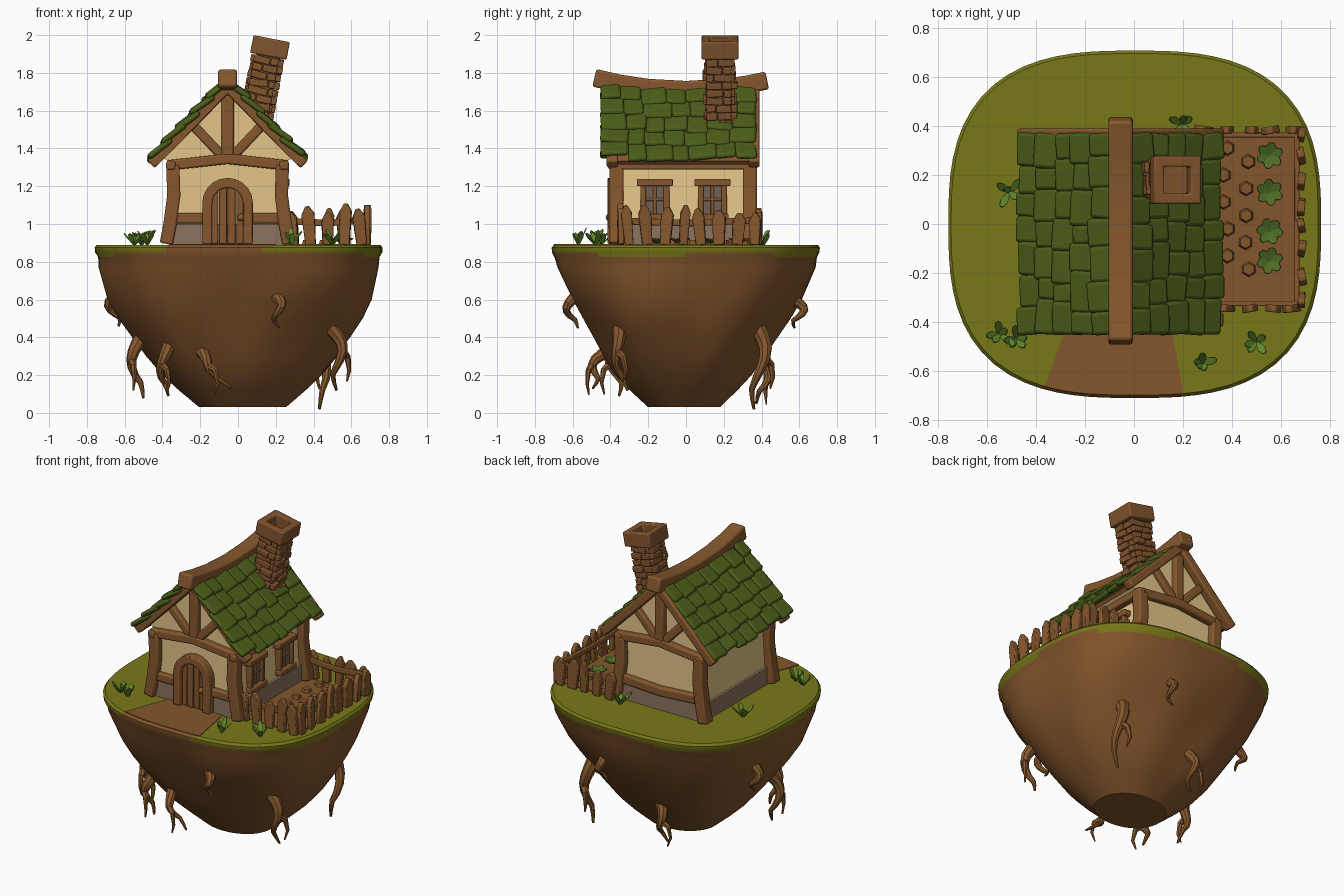
import bpy, bmesh, math, random
from math import sin, cos, pi, radians
from mathutils import Matrix, Vector

random.seed(4)
if "Cube" in bpy.data.objects:
    bpy.data.objects.remove(bpy.data.objects["Cube"])


def material(name, rgb):
    m = bpy.data.materials.new(name)
    m.use_nodes = True
    m.diffuse_color = (*rgb, 1)
    m.node_tree.nodes["Principled BSDF"].inputs["Base Color"].default_value = (*rgb, 1)
    return m


SOIL = material("soil", (.23, .092, .025))
WOOD = material("wood", (.24, .097, .026))
BRICK = material("brick", (.225, .09, .027))
GRASS = material("grass", (.19, .19, .010))
TILE = material("mossy_tile", (.072, .115, .010))
PLASTER = material("plaster", (.78, .56, .25))
STONE = material("foundation_stone", (.27, .175, .115))
LEAF = material("cabbage_leaf", (.075, .15, .018))
BLADE = material("grass_blade", (.13, .26, .027))
PANE = material("window_pane", (.16, .12, .095))
made = []


def finish(name, bm, *mats, bevel=0):
    bmesh.ops.recalc_face_normals(bm, faces=bm.faces)
    me = bpy.data.meshes.new(name)
    bm.to_mesh(me)
    bm.free()
    for m in mats:
        me.materials.append(m)
    ob = bpy.data.objects.new(name, me)
    bpy.context.collection.objects.link(ob)
    if bevel:
        mod = ob.modifiers.new("Bevel", 'BEVEL')
        mod.width, mod.segments, mod.limit_method = bevel, 2, 'ANGLE'
    made.append(ob)


def box(bm, loc, size, rot=Matrix()):
    m = Matrix.Translation(loc) @ rot @ Matrix.Diagonal((*size, 1))
    bmesh.ops.create_cube(bm, size=1, matrix=m)


def bridge(bm, a, b):
    n = len(a)
    for i in range(n):
        bm.faces.new((a[i], a[(i + 1) % n], b[(i + 1) % n], b[i]))


def prism(bm, pts, depth, m=Matrix()):
    """Outline in local XZ, extruded along local Y."""
    rings = [[bm.verts.new(m @ Vector((x, y, z))) for x, z in pts] for y in (-depth / 2, depth / 2)]
    bridge(bm, *rings)
    for r in rings:
        bm.faces.new(r)


def sweep(bm, pts, w, d, ref=(0, 1, 0), n=4, taper=0):
    """Loft a section along a path; w is the width along ref, d across it."""
    pts = [Vector(p) for p in pts]
    f, rings = (math.sqrt(2) if n == 4 else 1) / 2, []
    for i, p in enumerate(pts):
        t = (pts[min(i + 1, len(pts) - 1)] - pts[max(i - 1, 0)]).normalized()
        u = Vector(ref)
        u = (u - t * u.dot(t)).normalized()
        v = t.cross(u)
        s = f * (1 - taper * i / (len(pts) - 1))
        rings.append([bm.verts.new(p + s * (u * w * cos(a) + v * d * sin(a)))
                      for a in [2 * pi * (k + .5) / n for k in range(n)]])
    for a, b in zip(rings, rings[1:]):
        bridge(bm, a, b)
    bm.faces.new(rings[0])
    bm.faces.new(rings[-1])


# Floating island
PROFILE = [(.03, .23, .19), (.12, .335, .285), (.2, .42, .36), (.3, .505, .425), (.4, .575, .485), (.5, .64, .545),
           (.6, .69, .60), (.77, .738, .682), (.825, .745, .695), (.85, .76, .708), (.875, .762, .71), (.89, .75, .698)]


def surface(a, z):
    for (z0, x0, y0), (z1, x1, y1) in zip(PROFILE, PROFILE[1:]):
        if z <= z1:
            break
    t = (z - z0) / (z1 - z0)
    sx, sy = x0 + (x1 - x0) * t, y0 + (y1 - y0) * t
    p = 2.1 + .7 * min(1, z / .7)
    r = (abs(cos(a) / sx) ** p + abs(sin(a) / sy) ** p) ** (-1 / p)
    if z < .82:
        r *= 1 + (.02 * sin(3 * a + 5 * z) + .018 * sin(7 * a - 4 * z)) * sin(pi * z / .85)
    return Vector((r * cos(a) + .025 * (1 - z), r * sin(a) - .01 * (1 - z), z))


bm = bmesh.new()
rings = [[bm.verts.new(surface(2 * pi * k / 72, z)) for k in range(72)] for z, _, _ in PROFILE]
for a, b in zip(rings, rings[1:]):
    bridge(bm, a, b)
bm.faces.new(rings[0])
bm.faces.new(rings[-1])
for f in bm.faces:
    c = f.calc_center_median()
    on_path = c.y < -.6 and -.36 < c.x < .16
    ragged_edge = .838 + .01 * sin(5 * math.atan2(c.y, c.x))
    f.material_index = int(c.z > ragged_edge and not on_path)
finish("island", bm, SOIL, GRASS)

# Path to the door and garden bed
flat = Matrix.Translation((0, 0, .891)) @ Matrix.Rotation(-pi / 2, 4, 'X')
bm = bmesh.new()
rim = [surface(radians(a), .89) for a in range(241, 287, 3)]
prism(bm, [(.14, -.35), (-.25, -.35)] + [(p.x, p.y) for p in rim], .006, flat)
box(bm, (.45, .02, .891), (.44, .68, .008))
finish("path_and_garden_bed", bm, SOIL)

# Hanging roots: angle, top height, length, sideways drift
ROOTS = [(-72, .62, .17, .01), (-36, .45, .33, .04), (44, .45, .43, -.04), (71, .6, .15, .02), (162, .63, .17, 0),
         (195, .4, .32, .03), (223, .36, .27, -.02), (242, .33, .2, .17), (105, .3, .25, .03)]
bm = bmesh.new()
for deg, z, length, drift in ROOTS:
    a = radians(deg)
    out, side, base = Vector((cos(a), sin(a), 0)), Vector((-sin(a), cos(a), 0)), surface(a, z)
    path = []
    for i in range(9):
        t = i / 8
        path.append(base + out * (.06 * sin(pi * min(1, t * 1.3)) - .03) + side * (drift * t + .02 * sin(7 * t))
                    - Vector((0, 0, length * t)))
    w = .05 + .09 * length
    sweep(bm, path, w, w, side, 8, .82)
    if length > .19:
        p = path[3]
        sweep(bm, [p, p + side * .045 - Vector((0, 0, .03)), p + side * .06 - Vector((0, 0, .1)),
                   p + side * .04 - Vector((0, 0, .16))], w * .6, w * .6, out, 6, .8)
finish("roots", bm, WOOD)

# House body
CX, FRONT, BACK = -.055, -.36, .33
bm = bmesh.new()
prism(bm, [(CX - .30, .89), (CX + .30, .89), (CX + .275, 1.31), (CX + .345, 1.35), (CX, 1.705),
           (CX - .345, 1.35), (CX - .275, 1.31)], BACK - FRONT, Matrix.Translation((0, (FRONT + BACK) / 2, 0)))
finish("walls", bm, PLASTER)
bm = bmesh.new()
box(bm, (CX, (FRONT + BACK) / 2, .945), (.62, BACK - FRONT + .02, .11))
finish("foundation", bm, STONE)

# Timber frame
bm = bmesh.new()
for y, o in ((FRONT, -1), (BACK, 1)):
    yy, ry = y + o * .008, y + o * .03
    for s in (-1, 1):
        sweep(bm, [(CX + s * x, yy, z) for x, z in ((.325, .895), (.305, 1.0), (.285, 1.15), (.29, 1.31))], .075, .07)
        sweep(bm, [(CX + s * .405, ry, 1.315), (CX + s * .2, ry, 1.52), (CX, ry, 1.725)], .06, .055)
        sweep(bm, [(CX + s * .02, yy, 1.35), (CX + s * .18, yy, 1.52)], .045, .05)
        if o < 0:
            sweep(bm, [(CX + s * .29, yy, 1.03), (CX + s * .11, yy, 1.03)], .045, .055)
    sweep(bm, [(CX - .32, yy, 1.31), (CX, yy, 1.345), (CX + .32, yy, 1.31)], .06, .055)
    sweep(bm, [(CX, yy, 1.34), (CX, yy, 1.68)], .055, .065)
sweep(bm, [(CX - .30, BACK + .008, 1.04), (CX, BACK + .008, 1.02), (CX + .30, BACK + .008, 1.035)], .05, .06)
for s in (-1, 1):
    sweep(bm, [(CX + s * .30, -.41, 1.31), (CX + s * .30, .375, 1.31)], .05, .045, (1, 0, 0))
finish("timber_frame", bm, WOOD, bevel=.01)


# Roof
def sag(y):
    return .055 * (y / .45) ** 2


bm = bmesh.new()
sweep(bm, [(CX, y, 1.71 + sag(y)) for y in (-.485, -.35, -.2, 0, .2, .33, .43)], .10, .095, (1, 0, 0))
finish("ridge_beam", bm, WOOD, bevel=.012)
slab, tiles = bmesh.new(), bmesh.new()
for turn in (0, pi):
    frame = Matrix.Translation((CX, 0, 1.712)) @ Matrix.Rotation(turn, 4, 'Z') @ Matrix.Rotation(radians(46), 4, 'Y')
    facing, flip = frame.to_3x3().to_4x4(), -1 if turn else 1
    box(slab, frame @ Vector((.275, -.03 * flip, 0)), (.53, .78, .025), facing)
    for row in range(5):
        cuts = [-.45 + .82 * k / 7 + (random.uniform(-.03, .03) if 0 < k < 7 else 0) for k in range(8)]
        for y0, y1 in zip(cuts, cuts[1:]):
            y = (y0 + y1) / 2
            tilt = (Matrix.Rotation(-random.uniform(.10, .22), 4, 'Y') @ Matrix.Rotation(random.uniform(-.1, .1), 4, 'X')
                    @ Matrix.Rotation(random.uniform(-.07, .07), 4, 'Z'))
            loc = frame @ Vector((.065 + row * .104 + random.uniform(-.016, .012), y * flip, .026))
            loc.z += sag(y) * .5
            box(tiles, loc, (.155, y1 - y0 + .004, .032), facing @ tilt)
finish("roof_boards", slab, WOOD)
finish("roof_tiles", tiles, TILE, bevel=.014)

# Leaning chimney
lean = Matrix.Rotation(radians(11), 4, 'Y')
stack = Matrix.Translation((.087, .18, 1.51)) @ lean
bm = bmesh.new()
box(bm, stack @ Vector((0, 0, .14)), (.125, .125, .52), lean)
for row in range(12):
    for q in range(4):
        turn = Matrix.Rotation(q * pi / 2, 4, 'Z')
        split = random.uniform(-.035, .035)
        for a, b in ((-.075, split), (split, .062)):
            local = turn @ Vector((.063 + random.uniform(-.008, .012), (a + b) / 2, -.09 + row * .041))
            box(bm, stack @ local, (.034, b - a - .004, .037),
                lean @ turn @ Matrix.Rotation(random.uniform(-.1, .1), 4, 'X'))
finish("chimney_bricks", bm, BRICK, bevel=.005)
bm = bmesh.new()
square = ((-1, -1), (1, -1), (1, 1), (-1, 1))
rings = [[bm.verts.new(stack @ Vector((x * r, y * r, z))) for x, y in square]
         for r, z in ((.098, .385), (.098, .48), (.055, .48), (.055, .385))]
for k in range(4):
    bridge(bm, rings[k], rings[(k + 1) % 4])
finish("chimney_cap", bm, BRICK, bevel=.008)

# Arched door
bm = bmesh.new()
arch = [(CX - .108, FRONT - .02, .895), (CX - .108, FRONT - .02, 1.0)]
arch += [(CX - .108 * cos(pi * k / 10), FRONT - .02, 1.11 + .108 * sin(pi * k / 10)) for k in range(11)]
arch += [(CX + .108, FRONT - .02, 1.0), (CX + .108, FRONT - .02, .895)]
sweep(bm, arch, .07, .052)
finish("door_frame", bm, WOOD, bevel=.006)
bm = bmesh.new()
for k in range(4):
    x0, x1 = -.092 + k * .046, -.092 + (k + 1) * .046 - .004
    top = [(x, 1.11 + math.sqrt(max(0, .1 ** 2 - x * x))) for x in (x1, x0)]
    prism(bm, [(x0, .895), (x1, .895)] + top, .03, Matrix.Translation((CX, FRONT - .012 - .005 * (k % 2), 0)))
bmesh.ops.create_uvsphere(bm, u_segments=12, v_segments=8, radius=.02,
                          matrix=Matrix.Translation((CX + .07, FRONT - .045, 1.035)))
finish("door", bm, WOOD, bevel=.004)

# Windows on the garden side
frames, panes = bmesh.new(), bmesh.new()
WX = CX + .293
for y in (-.165, .14):
    box(panes, (WX + .002, y, 1.125), (.012, .13, .17))
    box(frames, (WX + .008, y, 1.22), (.055, .19, .038))
    box(frames, (WX + .01, y, 1.035), (.055, .17, .035))
    box(frames, (WX + .004, y, 1.125), (.022, .018, .17))
    box(frames, (WX + .004, y, 1.13), (.022, .13, .016))
    for s in (-1, 1):
        box(frames, (WX + .006, y + s * .062, 1.125), (.04, .03, .17))
finish("window_frames", frames, WOOD, bevel=.006)
finish("window_panes", panes, PANE)

# Garden fence
bm = bmesh.new()
spots = [(.295 + .09 * k, y, 0) for y in (-.345, .385) for k in range(5)]
spots += [(.685, -.30 + .095 * k, pi / 2) for k in range(8)]
for x, y, turn in spots:
    h, w = random.uniform(.15, .22), random.uniform(.026, .038)
    m = (Matrix.Translation((x, y, .89)) @ Matrix.Rotation(turn + random.uniform(-.2, .2), 4, 'Z')
         @ Matrix.Rotation(random.uniform(-.12, .12), 4, 'Y'))
    prism(bm, [(-w * .8, 0), (w * .8, 0), (w, h - .04), (.3 * w, h), (-.3 * w, h), (-w, h - .045)], .03, m)
for a, b in (((.27, -.325), (.67, -.325)), ((.665, -.33), (.665, .37)), ((.27, .365), (.67, .365))):
    sweep(bm, [(*a, 1.015), ((a[0] + b[0]) / 2, (a[1] + b[1]) / 2, 1.005), (*b, 1.02)], .035, .022, (0, 0, 1))
finish("fence", bm, WOOD, bevel=.005)

# Soil clods
bm = bmesh.new()
for k in range(10):
    m = Matrix.Translation((.375 + .085 * (k % 2) + random.uniform(-.01, .01), .31 - .055 * k, .903))
    bmesh.ops.create_cone(bm, cap_ends=True, segments=6, radius1=.033, radius2=.024, depth=.025, matrix=m)
finish("soil_clods", bm, SOIL)


# Cabbages and grass tufts
def leaf(bm, base, yaw, pitch, length, width):
    m = Matrix.Translation(base) @ Matrix.Rotation(yaw, 4, 'Z') @ Matrix.Rotation(-pitch, 4, 'Y')
    outline = [(0, -.3), (.6, -1), (.9, -.6), (1, 0), (.9, .6), (.6, 1), (0, .3)]
    prism(bm, [(x * length, y * width) for x, y in outline], .006, m @ Matrix.Rotation(pi / 2, 4, 'X'))


bm = bmesh.new()
for y in (.28, .13, -.03, -.15):
    for k in range(6):
        leaf(bm, (.555, y, .90), k * pi / 3 + y * 5, .4, .06, .02)
finish("cabbages", bm, LEAF)
bm = bmesh.new()
for x, y in ((-.51, .13), (-.55, -.45), (-.48, -.47), (.5, -.48), (.28, -.57), (.2, .41)):
    for k in range(5):
        leaf(bm, (x, y, .888), k * 2 * pi / 5 + random.random(), random.uniform(.7, 1.2),
             random.uniform(.07, .11), .016)
finish("grass_tufts", bm, BLADE)

# Smooth shading with sharp edges kept
bpy.ops.object.select_all(action='DESELECT')
for ob in made:
    ob.select_set(True)
bpy.context.view_layer.objects.active = made[0]
bpy.ops.object.shade_smooth_by_angle(angle=radians(35))
